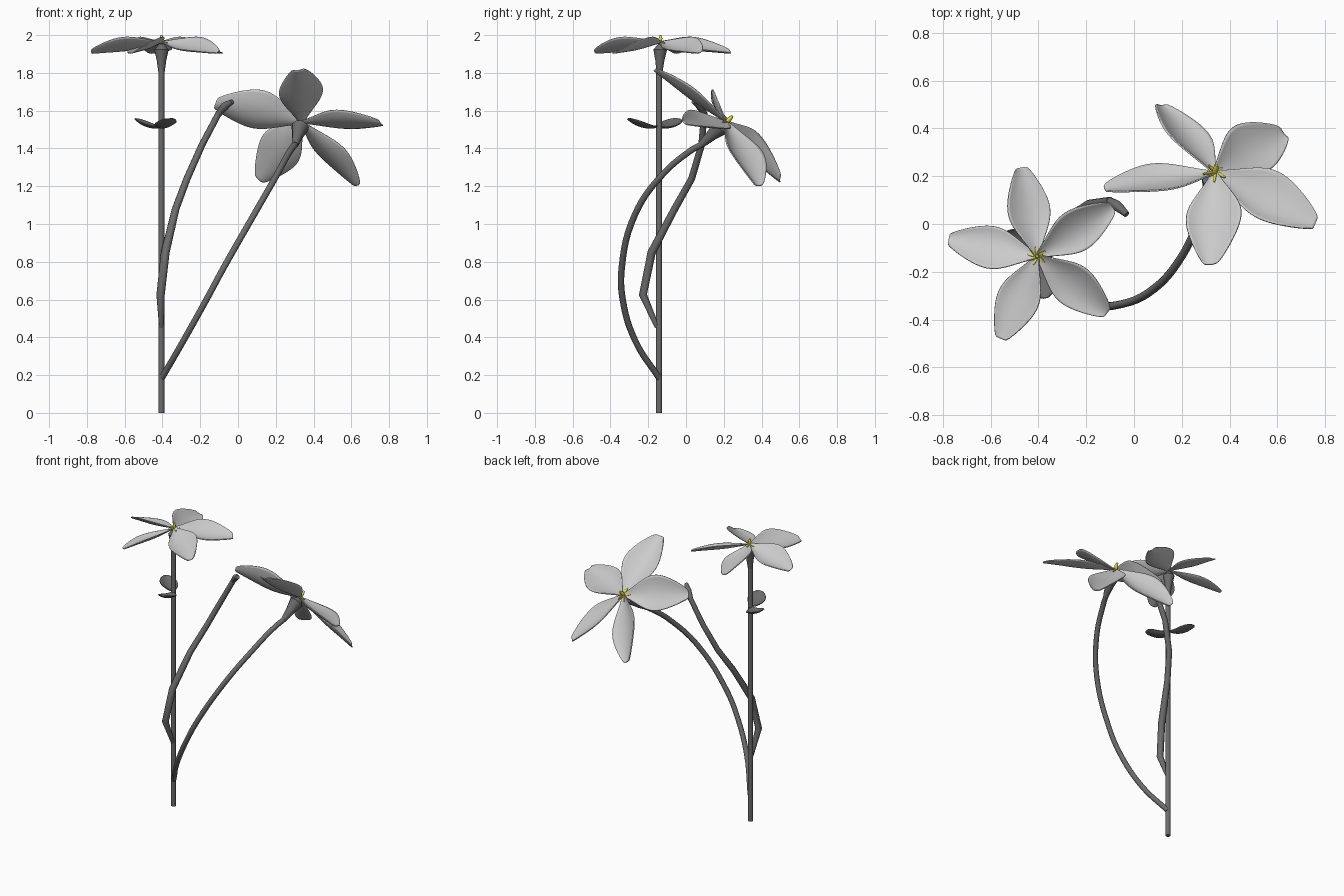
import bpy, bmesh, math
from mathutils import Matrix, Vector

if "Cube" in bpy.data.objects:
    bpy.data.objects.remove(bpy.data.objects["Cube"])


def material(name, col):
    m = bpy.data.materials.new(name)
    m.diffuse_color = (*col, 1)
    m.use_nodes = True
    m.node_tree.nodes["Principled BSDF"].inputs["Base Color"].default_value = m.diffuse_color
    return m


yellow = material("yellow", (0.75, 0.68, 0.05))
dark = material("dark_grey", (0.15, 0.15, 0.15))


def tube(name, pts, radii, matrix=Matrix(), curved=True, mat=dark):
    """Round tube through points with a radius at each."""
    cu = bpy.data.curves.new(name, 'CURVE')
    cu.dimensions = '3D'
    cu.bevel_depth = 1
    cu.bevel_resolution = 3
    cu.use_fill_caps = True
    cu.resolution_u = 6
    if curved:
        sp = cu.splines.new('BEZIER')
        sp.bezier_points.add(len(pts) - 1)
        for b, p, r in zip(sp.bezier_points, pts, radii):
            b.co, b.radius = p, r
            b.handle_left_type = b.handle_right_type = 'AUTO'
    else:
        sp = cu.splines.new('POLY')
        sp.points.add(len(pts) - 1)
        for b, p, r in zip(sp.points, pts, radii):
            b.co, b.radius = (*p, 1), r
    obj = bpy.data.objects.new(name, cu)
    bpy.context.collection.objects.link(obj)
    obj.matrix_world = matrix
    bpy.ops.object.select_all(action='DESELECT')
    obj.select_set(True)
    bpy.context.view_layer.objects.active = obj
    bpy.ops.object.convert(target='MESH')
    bpy.ops.object.shade_smooth_by_angle(angle=math.radians(50))
    obj.data.materials.clear()
    obj.data.materials.append(mat)
    return obj


def blade(name, rows, matrix, tilt=0, cup=0, mat=None):
    """Thin petal or leaf along local +x; rows are (x, half width, z)."""
    bm = bmesh.new()
    grid = []
    for x, w, z in rows:
        grid.append([bm.verts.new((x, s * w, z + s * w * tilt + cup * w * s * s))
                     for s in (-1, -0.55, 0, 0.55, 1)])
    for a, b in zip(grid, grid[1:]):
        for j in range(4):
            bm.faces.new((a[j], b[j], b[j + 1], a[j + 1]))
    for f in bm.faces:
        f.smooth = True
    me = bpy.data.meshes.new(name)
    bm.to_mesh(me)
    bm.free()
    obj = bpy.data.objects.new(name, me)
    bpy.context.collection.objects.link(obj)
    obj.matrix_world = matrix
    sub = obj.modifiers.new("smooth", 'SUBSURF')
    sub.levels = sub.render_levels = 2
    sol = obj.modifiers.new("thickness", 'SOLIDIFY')
    sol.thickness = 0.005
    sol.offset = 0
    if mat:
        me.materials.append(mat)
    return obj


PETAL = [(0.0, 0.010, -0.015), (0.04, 0.026, -0.022), (0.10, 0.060, -0.036), (0.165, 0.090, -0.049),
         (0.23, 0.089, -0.056), (0.30, 0.064, -0.062), (0.345, 0.043, -0.067), (0.377, 0.024, -0.070)]
THROAT = [(0.0, 0.005, -0.010), (0.02, 0.006, -0.011), (0.04, 0.002, -0.016)]


def flower(name, origin, u, n, scale, base):
    n = Vector(n).normalized()
    v = n.cross(Vector(u)).normalized()
    u = v.cross(n)
    m = Matrix((u, v, n)).transposed().to_4x4()
    m = Matrix.Translation(origin) @ m @ Matrix.Scale(scale, 4)
    # five cupped windmill petals with yellow throat streaks
    for i, a in enumerate((0, 67, 136, 213, 288)):
        r = m @ Matrix.Rotation(math.radians(a), 4, 'Z')
        blade(f"{name}_petal_{i + 1}", PETAL, r, tilt=0.36, cup=0.38)
        blade(f"{name}_throat_{i + 1}", THROAT, r, tilt=0.36, mat=yellow)
    # funnel from the stem end up to the petals
    o, b = Vector(origin), Vector(base)
    tube(f"{name}_funnel", [b.lerp(o, t) for t in (0, 0.4, 0.72, 0.88)],
         [r * scale for r in (0.015, 0.025, 0.038, 0.012)], curved=False)
    # yellow pistil
    tube(f"{name}_pistil", [(0, 0, -0.02), (0, 0, 0.008), (0, 0, 0.025)],
         [0.008, 0.010, 0.005], m, curved=False, mat=yellow)


# upright main stem and its flower
tube("main_stem", [(-0.405, -0.143, 0), (-0.405, -0.143, 1.82)], [0.016, 0.016], curved=False)
a = math.radians(33)
flower("top_flower", (-0.405, -0.135, 1.975), (math.cos(a), math.sin(a), 0), (0, 0, 1), 1.0,
       (-0.405, -0.141, 1.79))

# bowed side stem and its larger flower
tube("side_stem", [(-0.403, -0.143, 0.185), (-0.29, -0.268, 0.38), (-0.167, -0.335, 0.6),
                   (-0.075, -0.34, 0.77), (0.085, -0.27, 1.05), (0.2, -0.135, 1.25),
                   (0.275, 0.02, 1.385), (0.305, 0.09, 1.425)], [0.017] * 8)
flower("side_flower", (0.34, 0.225, 1.55), (0.931, -0.358, 0.086), (0.196, 0.678, 0.708), 1.24,
       (0.302, 0.08, 1.42))

# bud stem with a thicker tip
tube("bud_stem", [(-0.405, -0.153, 0.455), (-0.41, -0.228, 0.625), (-0.385, -0.182, 0.85),
                  (-0.33, -0.06, 1.08), (-0.27, 0.03, 1.24), (-0.19, 0.083, 1.42),
                  (-0.10, 0.097, 1.59)],
     [0.013, 0.022, 0.023, 0.02, 0.019, 0.018, 0.017], curved=False)
tube("bud", [(-0.105, 0.097, 1.58), (-0.07, 0.075, 1.622), (-0.03, 0.04, 1.648)],
     [0.017, 0.022, 0.013])

# two small cupped leaves on the main stem
LEAF = [(0, 0.006, 0.004), (0.03, 0.024, -0.008), (0.08, 0.06, -0.006), (0.125, 0.058, 0.010),
        (0.155, 0.034, 0.030), (0.17, 0.012, 0.042)]
for i, ang in enumerate((142, -78)):
    blade(f"leaf_{i + 1}", LEAF, Matrix.Translation((-0.405, -0.143, 1.513)) @
          Matrix.Rotation(math.radians(ang), 4, 'Z'), tilt=0.1, cup=0.35, mat=dark)
